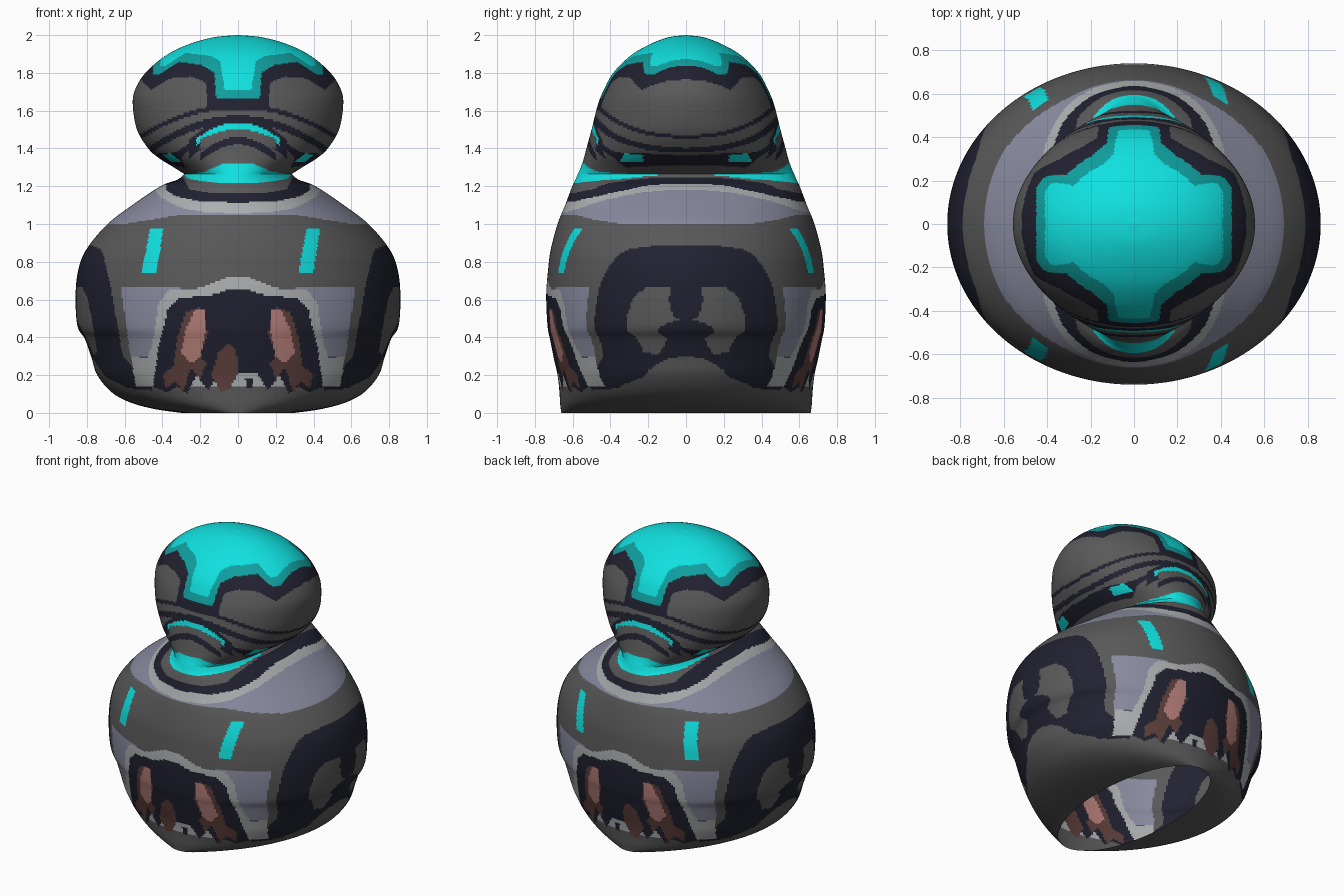
import bpy
import math
from mathutils import Vector

default_cube = bpy.data.objects.get("Cube")
if default_cube:
    bpy.data.objects.remove(default_cube, do_unlink=True)

SEGMENTS = 400
ROW_STEP = .0115


# Flat colours
def make_material(name, red, green, blue):
    material = bpy.data.materials.new(name)
    material.use_nodes = True
    colour = (red, green, blue, 1)
    material.diffuse_color = colour
    shader = next(n for n in material.node_tree.nodes if n.type == "BSDF_PRINCIPLED")
    shader.inputs["Base Color"].default_value = colour
    shader.inputs["Roughness"].default_value = .8
    return material


materials = [
    make_material("charcoal grey", .1, .1, .1),
    make_material("navy black", .015, .015, .03),
    make_material("bright cyan", .005, .75, .74),
    make_material("deep teal", .005, .34, .34),
    make_material("lavender grey", .25, .26, .35),
    make_material("pale grey", .41, .42, .43),
    make_material("dusty pink", .46, .21, .19),
    make_material("dark brown", .11, .05, .045),
]
GREY, NAVY, CYAN, TEAL, LAVENDER, PALE, PINK, BROWN = range(len(materials))

# Painted regions, later ones cover earlier ones
regions = []


def paint(colour, *outline, mirrored=True):
    """Paint an outline of (across, up) points through front and back."""
    xs, zs = zip(*outline)
    regions.append((colour, outline, min(xs), max(xs), min(zs), max(zs), mirrored))


def paint_arc(colour, peak, drop, thickness, reach):
    """Paint a band that falls away from the centre as a parabola."""
    steps = [reach * i / 9 for i in range(-9, 10)]
    upper = [(x, peak - drop * x * x) for x in steps]
    lower = [(x, z - thickness) for x, z in reversed(upper)]
    paint(colour, *upper, *lower, mirrored=False)


def inside(x, z, outline):
    result = False
    px, pz = outline[-1]
    for qx, qz in outline:
        if (qz > z) != (pz > z) and x < (px - qx) * (z - qz) / (pz - qz) + qx:
            result = not result
        px, pz = qx, qz
    return result


def colour_at(x, z):
    for colour, outline, left, right, low, high, mirrored in reversed(regions):
        across = abs(x) if mirrored else x
        if left <= across <= right and low <= z <= high and inside(across, z, outline):
            return colour
    return GREY


# Crown: dark border, teal edge and bright centre
paint(NAVY, (-.1, 2.1), (.7, 2.1), (.7, 1.83), (.51, 1.76), (.46, 1.71), (.36, 1.77),
      (.25, 1.78), (.17, 1.75), (.16, 1.6), (-.1, 1.6))
paint(TEAL, (-.1, 2.1), (.45, 2.1), (.45, 1.79), (.42, 1.79), (.31, 1.86),
      (.19, 1.84), (.125, 1.8), (.115, 1.66), (-.1, 1.66))
paint(CYAN, (-.1, 2.1), (.41, 2.1), (.41, 1.84), (.38, 1.84), (.28, 1.905),
      (.14, 1.89), (.095, 1.86), (.07, 1.71), (-.1, 1.71))

# Head seams, visor and cheek lights
paint_arc(NAVY, 1.635, .6, .025, .6)
paint_arc(NAVY, 1.575, .75, .04, .6)
paint_arc(NAVY, 1.56, 1.7, .1, .26)
paint_arc(CYAN, 1.535, 1.7, .035, .22)
paint_arc(GREY, 1.5, 1.3, .05, .2)
paint_arc(NAVY, 1.46, 2.2, .04, .2)
paint(NAVY, (.22, 1.43), (.25, 1.43), (.33, 1.38), (.44, 1.37), (.41, 1.32),
      (.28, 1.3), (.3, 1.35))
paint(CYAN, (.3, 1.33), (.36, 1.375), (.4, 1.365), (.35, 1.325))

# Shoulder yoke and collar rings
paint(LAVENDER, (-.1, 1.05), (.3, 1.05), (.48, 1.02), (.6, 1), (.8, 1),
      (.6, 1.2), (.4, 1.24), (-.1, 1.24))
paint(PALE, (-.1, 1.055), (.16, 1.06), (.3, 1.085), (.41, 1.14), (.44, 1.18),
      (.44, 1.24), (-.1, 1.24))
paint(NAVY, (-.1, 1.11), (.2, 1.12), (.33, 1.145), (.38, 1.18), (.38, 1.25), (-.1, 1.25))
paint(GREY, (-.1, 1.16), (.15, 1.165), (.26, 1.185), (.29, 1.25), (-.1, 1.25))
paint(CYAN, (-.1, 1.215), (.08, 1.215), (.25, 1.235), (.29, 1.26), (.17, 1.28),
      (.08, 1.32), (-.08, 1.325))

# Slanted chest lights, both leaning the same way
for centre in (-.455, .375):
    paint(CYAN, (centre - .055, .745), (centre + .025, .745), (centre + .06, .98),
          (centre - .01, .98), mirrored=False)

# Side arms: dark ring, grey pad and dark outer edge
paint(NAVY, (.9, .88), (.77, .885), (.72, .86), (.68, .7), (.645, .5), (.61, .3),
      (.52, .2), (.45, .15), (.46, .12), (.58, .13), (.7, .19), (.77, .29), (.9, .41))
paint(GREY, (.9, .66), (.82, .66), (.795, .6), (.765, .45), (.745, .32),
      (.765, .31), (.82, .43), (.9, .47))
paint(NAVY, (.854, .68), (.854, .49), (.82, .43), (.9, .42), (.9, .68))

# Belly plate: lavender panels, pale frame and dark opening
paint(LAVENDER, (.62, .66), (.3, .66), (.4, .3), (.57, .3))
paint(PALE, (-.1, .72), (.05, .72), (.13, .69), (.21, .66), (.37, .65), (.42, .58),
      (.45, .38), (.48, .29), (.57, .3), (.54, .14), (.44, .14), (-.1, .14))
paint(NAVY, (-.1, .65), (.06, .65), (.15, .62), (.31, .61), (.37, .55), (.42, .35),
      (.45, .14), (.38, .11), (.32, .14), (.27, .1), (.22, .2), (.16, .12),
      (.1, .21), (-.1, .2))

# Brown and pink drops within the opening
paint(BROWN, (.2, .56), (.28, .53), (.32, .4), (.34, .25), (.4, .2), (.38, .13),
      (.33, .17), (.29, .11), (.25, .24), (.2, .18), (.17, .26), (.2, .3), (.16, .42))
paint(PINK, (.18, .55), (.23, .54), (.28, .43), (.3, .32), (.25, .26), (.2, .3),
      (.175, .42))
paint(BROWN, (-.05, .37), (-.01, .33), (.005, .22), (-.04, .13), (-.09, .11),
      (-.14, .2), (-.1, .33), mirrored=False)
paint(NAVY, (.04, .13), (.08, .13), (.08, .18), (.04, .18), mirrored=False)


# Shell sections: oval rings along a smooth profile of (half width, half depth, height)
def smooth_profile(points):
    points = [Vector(p) for p in points]
    padded = [points[0] * 2 - points[1]] + points + [points[-1] * 2 - points[-2]]
    rows = []
    for a, b, c, d in zip(padded, padded[1:], padded[2:], padded[3:]):
        count = max(1, math.ceil((c - b).length / ROW_STEP))
        for i in range(count):
            t = i / count
            rows.append(.5 * (2 * b + (c - a) * t + (2 * a - 5 * b + 4 * c - d) * t ** 2
                              + (3 * b - a - 3 * c + d) * t ** 3))
    return rows + [points[-1]]


def build_shell(name, profile, closed_top=False):
    rows = smooth_profile(profile)
    angles = [math.tau * i / SEGMENTS for i in range(SEGMENTS)]
    verts = [(w * math.cos(a), d * math.sin(a), z) for w, d, z in rows for a in angles]
    faces = []
    for row in range(len(rows) - 1):
        low, high = row * SEGMENTS, (row + 1) * SEGMENTS
        for i in range(SEGMENTS):
            j = (i + 1) % SEGMENTS
            faces.append((low + i, low + j, high + j, high + i))
    if closed_top:
        start = (len(rows) - 1) * SEGMENTS
        faces.append(tuple(range(start, start + SEGMENTS)))
    mesh = bpy.data.meshes.new(name)
    mesh.from_pydata(verts, [], faces)
    for material in materials:
        mesh.materials.append(material)
    for face in mesh.polygons:
        face.use_smooth = True
        face.material_index = colour_at(face.center.x, face.center.z)
    shell = bpy.data.objects.new(name, mesh)
    bpy.context.collection.objects.link(shell)
    return shell


# Body, open underneath
build_shell("body", [
    (.3, .66, 0), (.44, .663, .02), (.57, .667, .055), (.67, .67, .11), (.745, .68, .2),
    (.775, .7, .29), (.81, .72, .39), (.85, .733, .46), (.86, .74, .62), (.845, .73, .76),
    (.8, .715, .87), (.69, .68, 1), (.56, .64, 1.1), (.41, .602, 1.2), (.32, .585, 1.235),
    (.285, .573, 1.265)])

# Head, rounded over the top
build_shell("head", [
    (.285, .573, 1.265), (.34, .557, 1.3), (.42, .54, 1.35), (.475, .527, 1.4),
    (.535, .5, 1.5), (.557, .467, 1.63), (.545, .435, 1.71), (.49, .385, 1.8),
    (.385, .295, 1.89), (.265, .195, 1.95), (.13, .095, 1.988), (.01, .008, 2)],
    closed_top=True)
